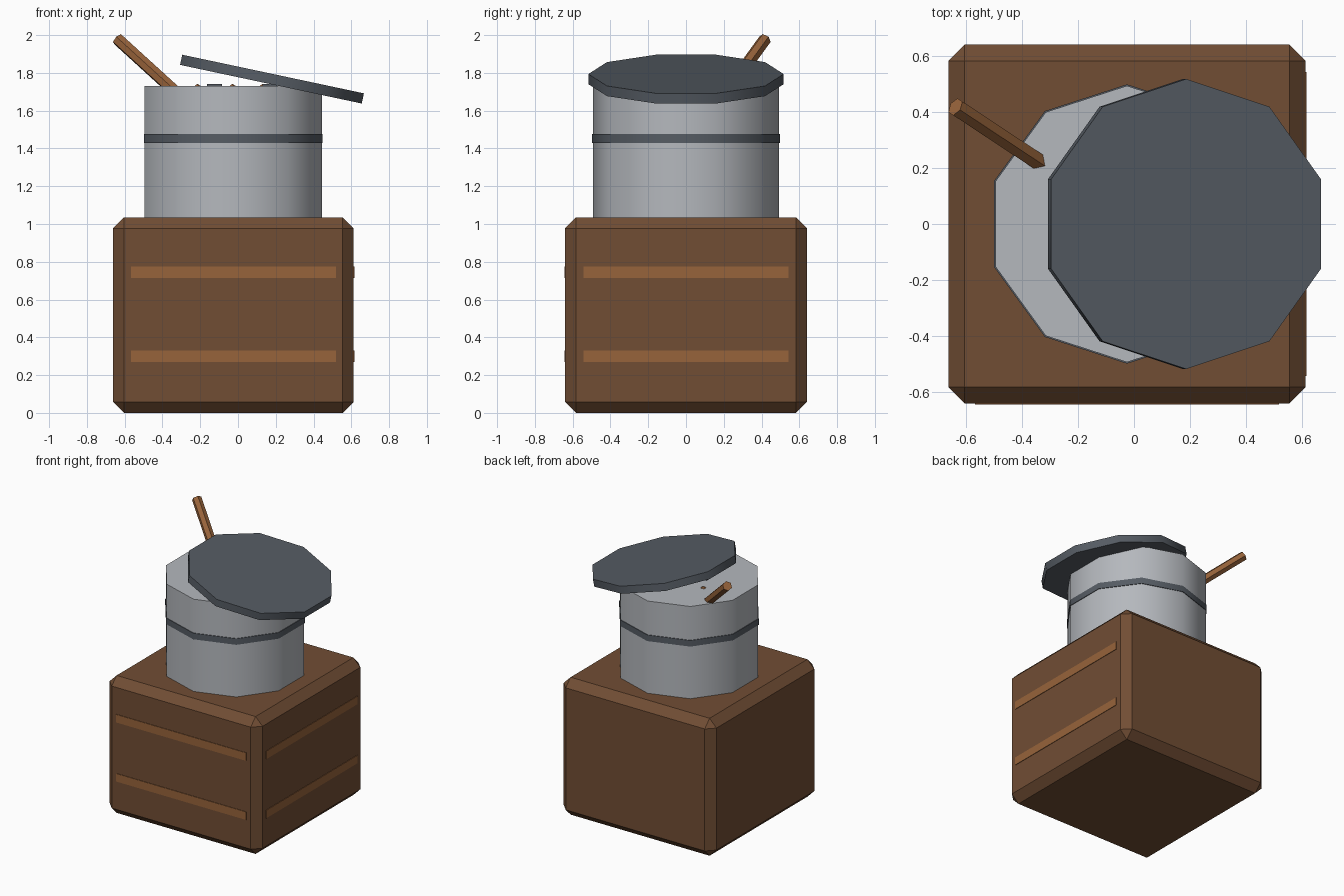
import bpy, math
from mathutils import Vector, Matrix

if "Cube" in bpy.data.objects:
    bpy.data.objects.remove(bpy.data.objects["Cube"])

CX = -0.025  # crate and pot axis


def mat(name, rgb):
    m = bpy.data.materials.new(name)
    m.diffuse_color = (*rgb, 1)
    m.use_nodes = True
    m.node_tree.nodes["Principled BSDF"].inputs["Base Color"].default_value = m.diffuse_color
    return m


BROWN = mat("dark_wood", (0.165, 0.075, 0.034))
TAN = mat("light_wood", (0.31, 0.125, 0.043))
STEEL = mat("steel", (0.46, 0.48, 0.51))
DARK = mat("dark_metal", (0.092, 0.107, 0.127))


def finish(name, m, smooth=None):
    o = bpy.context.object
    o.name = name
    o.data.materials.append(m)
    if smooth:
        bpy.ops.object.shade_smooth_by_angle(angle=math.radians(smooth))
    return o


def box(name, loc, size, m):
    bpy.ops.mesh.primitive_cube_add(size=1, location=loc)
    o = finish(name, m)
    o.data.transform(Matrix.Diagonal((*size, 1)))
    return o


def prism(name, loc, radius, depth, sides, m, rot=(0, 0, 0), smooth=None):
    bpy.ops.mesh.primitive_cylinder_add(vertices=sides, radius=radius, depth=depth,
                                        location=loc, rotation=rot)
    return finish(name, m, smooth)


# Crate with chamfered edges
crate = box("crate", (CX, 0, 0.5175), (1.274, 1.28, 1.035), BROWN)
bev = crate.modifiers.new("chamfer", "BEVEL")
bev.width = 0.058
bev.segments = 1

# Slat stripes on front and right sides
for i, z in enumerate((0.30, 0.745)):
    box(f"front_slat_{i}", (CX, -0.64, z), (1.085, 0.008, 0.06), TAN)
    box(f"right_slat_{i}", (CX + 0.637, 0, z), (0.008, 1.085, 0.06), TAN)

# Pot and its band
prism("pot", (CX, 0, 1.3775), 0.493, 0.705, 10, STEEL, smooth=40)
prism("pot_band", (CX, 0, 1.453), 0.498, 0.046, 10, DARK, smooth=40)

# Tilted lid
prism("lid", (0.18, 0, 1.767), 0.517, 0.055, 10, DARK, (0, math.radians(12), 0), 40)

# Contents just breaking the surface
for i, (x, y) in enumerate(((-0.215, 0.10), (-0.03, -0.12), (0.13, 0.08))):
    bpy.ops.mesh.primitive_ico_sphere_add(subdivisions=1, radius=0.07, location=(x, y, 1.672))
    finish(f"chunk_{i}", TAN)
for i, (x, y) in enumerate(((-0.125, -0.05), (0.17, -0.06))):
    box(f"dark_chunk_{i}", (x, y, 1.715), (0.08, 0.08, 0.05), DARK)

# Spoon handle leaning out of the pot
tip = Vector((-0.637, 0.418, 1.978))
d = Vector((-0.28, 0.185, 0.255)).normalized()
prism("spoon_handle", tip - d * 0.28, 0.034, 0.56, 6, TAN,
      d.to_track_quat('Z', 'Y').to_euler())
